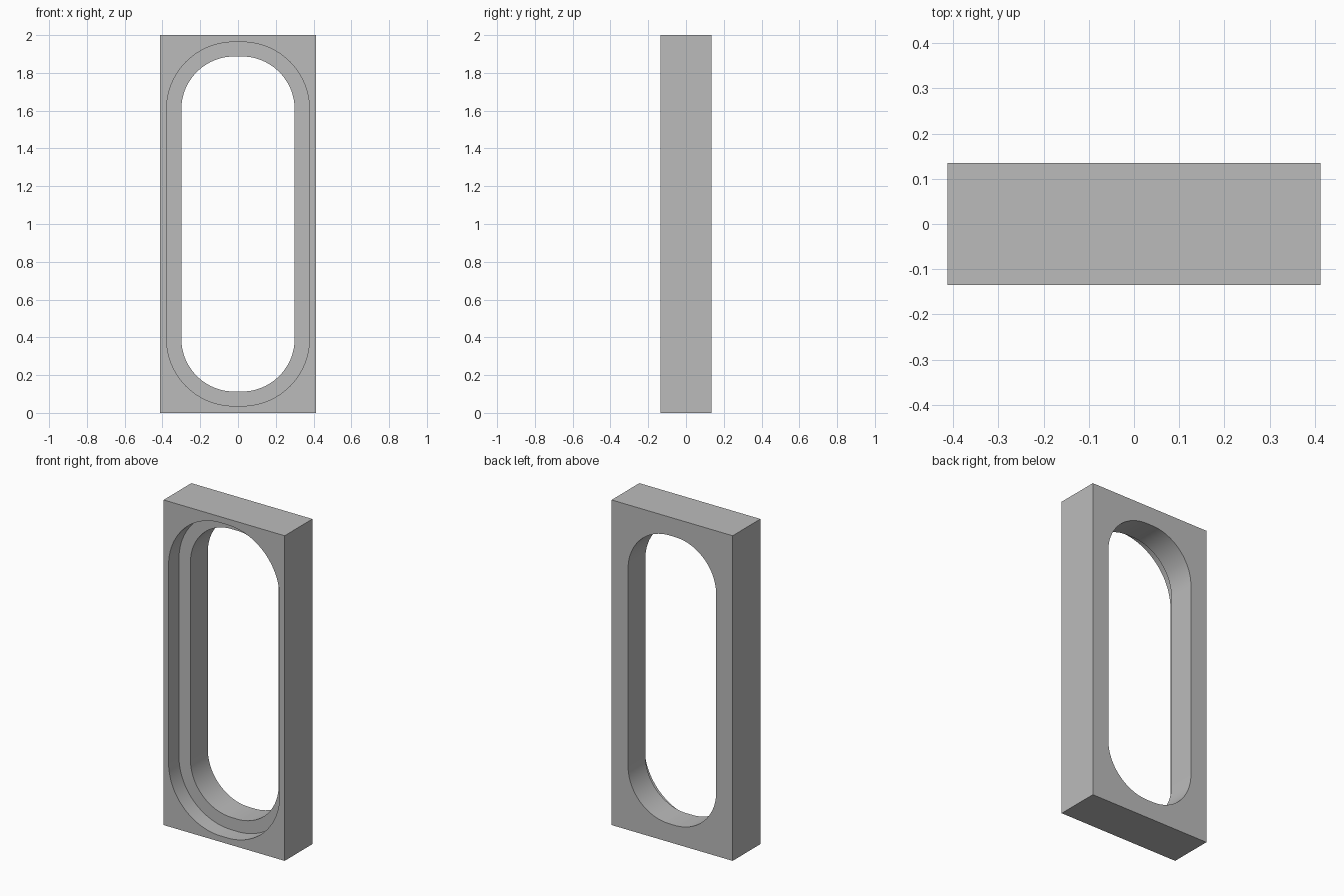
import bpy
import bmesh
from math import cos, sin, pi, radians

cube = bpy.data.objects.get("Cube")
if cube:
    bpy.data.objects.remove(cube, do_unlink=True)

HALF_W, HALF_D, HEIGHT = 0.412, 0.135, 2.0
LEDGE_Y = -0.034        # depth of the step around the opening
STEPS = 24              # segments per rounded corner

grey = bpy.data.materials.new("plain grey")
grey.use_nodes = True
colour = (0.5, 0.5, 0.5, 1)
grey.diffuse_color = colour
grey.node_tree.nodes["Principled BSDF"].inputs["Base Color"].default_value = colour


def rounded_outline(half_w, half_h, radius):
    """Corner-rounded rectangle in x and z, centred on the slab."""
    corners = ((1, 1), (-1, 1), (-1, -1), (1, -1))
    points = []
    for quarter, (sx, sz) in enumerate(corners):
        for i in range(STEPS + 1):
            a = (quarter + i / STEPS) * pi / 2
            points.append((sx * (half_w - radius) + radius * cos(a),
                           HEIGHT / 2 + sz * (half_h - radius) + radius * sin(a)))
    return points


def prism(name, outline, y0, y1):
    """Extrude an x-z outline from y0 to y1."""
    bm = bmesh.new()
    face = bm.faces.new([bm.verts.new((x, y0, z)) for x, z in outline])
    extruded = bmesh.ops.extrude_face_region(bm, geom=[face])
    verts = [g for g in extruded["geom"] if isinstance(g, bmesh.types.BMVert)]
    bmesh.ops.translate(bm, verts=verts, vec=(0, y1 - y0, 0))
    bmesh.ops.recalc_face_normals(bm, faces=bm.faces)
    mesh = bpy.data.meshes.new(name)
    bm.to_mesh(mesh)
    bm.free()
    mesh.materials.append(grey)
    obj = bpy.data.objects.new(name, mesh)
    bpy.context.collection.objects.link(obj)
    return obj


# Rectangular slab
frame = prism("frame", [(-HALF_W, 0), (HALF_W, 0), (HALF_W, HEIGHT), (-HALF_W, HEIGHT)],
              -HALF_D, HALF_D)
bpy.context.view_layer.objects.active = frame
frame.select_set(True)

# Wide front recess, then the narrower through opening
recess = prism("recess_cutter", rounded_outline(0.378, 0.963, 0.355), -0.3, LEDGE_Y)
opening = prism("opening_cutter", rounded_outline(0.3, 0.887, 0.28), -0.4, 0.4)
for cutter in (recess, opening):
    cutter.hide_render = True
    cut = frame.modifiers.new(cutter.name, "BOOLEAN")
    cut.operation = "DIFFERENCE"
    cut.solver = "EXACT"
    cut.object = cutter
    bpy.ops.object.modifier_apply(modifier=cut.name)
    bpy.data.objects.remove(cutter, do_unlink=True)

# Smooth rounded walls, crisp edges
bpy.ops.object.shade_smooth_by_angle(angle=radians(30))
